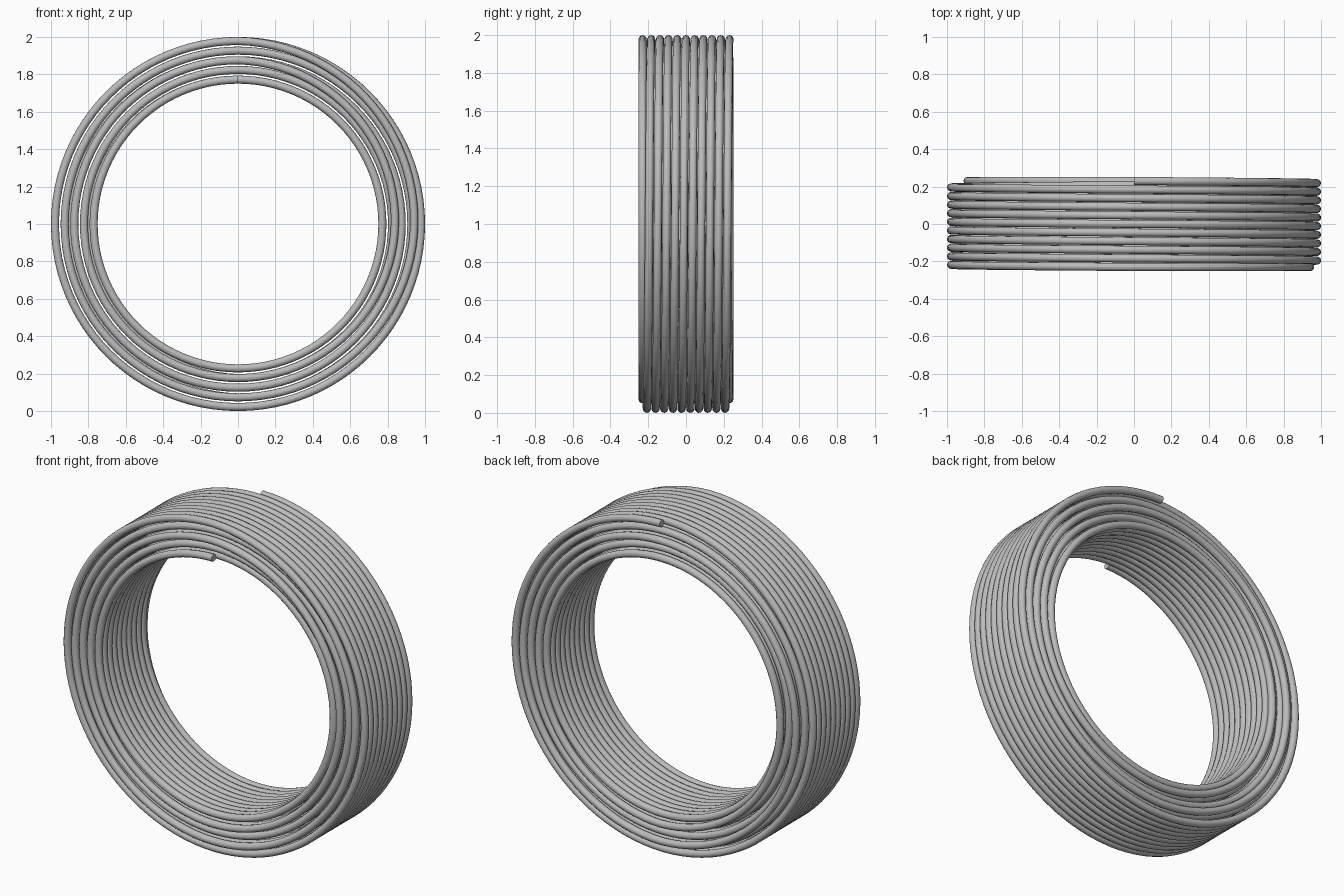
import bpy
from math import sin, cos, pi

cube = bpy.data.objects.get("Cube")
if cube:
    bpy.data.objects.remove(cube, do_unlink=True)

WIRE = 0.0215          # wire radius
OUTER = 1 - WIRE       # centre radius of the outermost layer
INNER = 0.772          # centre radius of the innermost layer
LAYERS = 5
TURNS = 10             # turns per layer
HALF = 0.23            # half of the wound width
STEPS = 96             # points per turn

metal = bpy.data.materials.new("grey metal")
metal.use_nodes = True
colour = (0.5, 0.5, 0.5, 1)
metal.diffuse_color = colour
metal.node_tree.nodes["Principled BSDF"].inputs["Base Color"].default_value = colour


def layer_radius(i):
    return OUTER + (INNER - OUTER) * i / (LAYERS - 1)


# Winding path: helical layers joined by half-turn steps inward
path = []


def add_point(radius, y):
    angle = 2 * pi * len(path) / STEPS
    path.append((radius * sin(angle), y, 1 + radius * cos(angle)))


for layer in range(LAYERS):
    side = 1 if layer % 2 == 0 else -1
    count = TURNS * STEPS
    for k in range(count):
        add_point(layer_radius(layer), side * HALF * (1 - 2 * k / count))
    if layer < LAYERS - 1:
        drop = layer_radius(layer + 1) - layer_radius(layer)
        for k in range(STEPS // 2):
            ease = sin(pi * k / STEPS)
            add_point(layer_radius(layer) + drop * ease, -side * HALF)
add_point(INNER, -HALF)

# Round wire swept along the path
curve = bpy.data.curves.new("wire_coil", "CURVE")
curve.dimensions = "3D"
curve.bevel_depth = WIRE
curve.bevel_resolution = 4
curve.use_fill_caps = True
spline = curve.splines.new("POLY")
spline.points.add(len(path) - 1)
for point, co in zip(spline.points, path):
    point.co = (*co, 1)
curve.materials.append(metal)

coil = bpy.data.objects.new("wire_coil", curve)
bpy.context.collection.objects.link(coil)
bpy.ops.object.select_all(action="DESELECT")
coil.select_set(True)
bpy.context.view_layer.objects.active = coil
bpy.ops.object.convert(target="MESH")
bpy.ops.object.shade_smooth_by_angle(angle=pi / 4)
